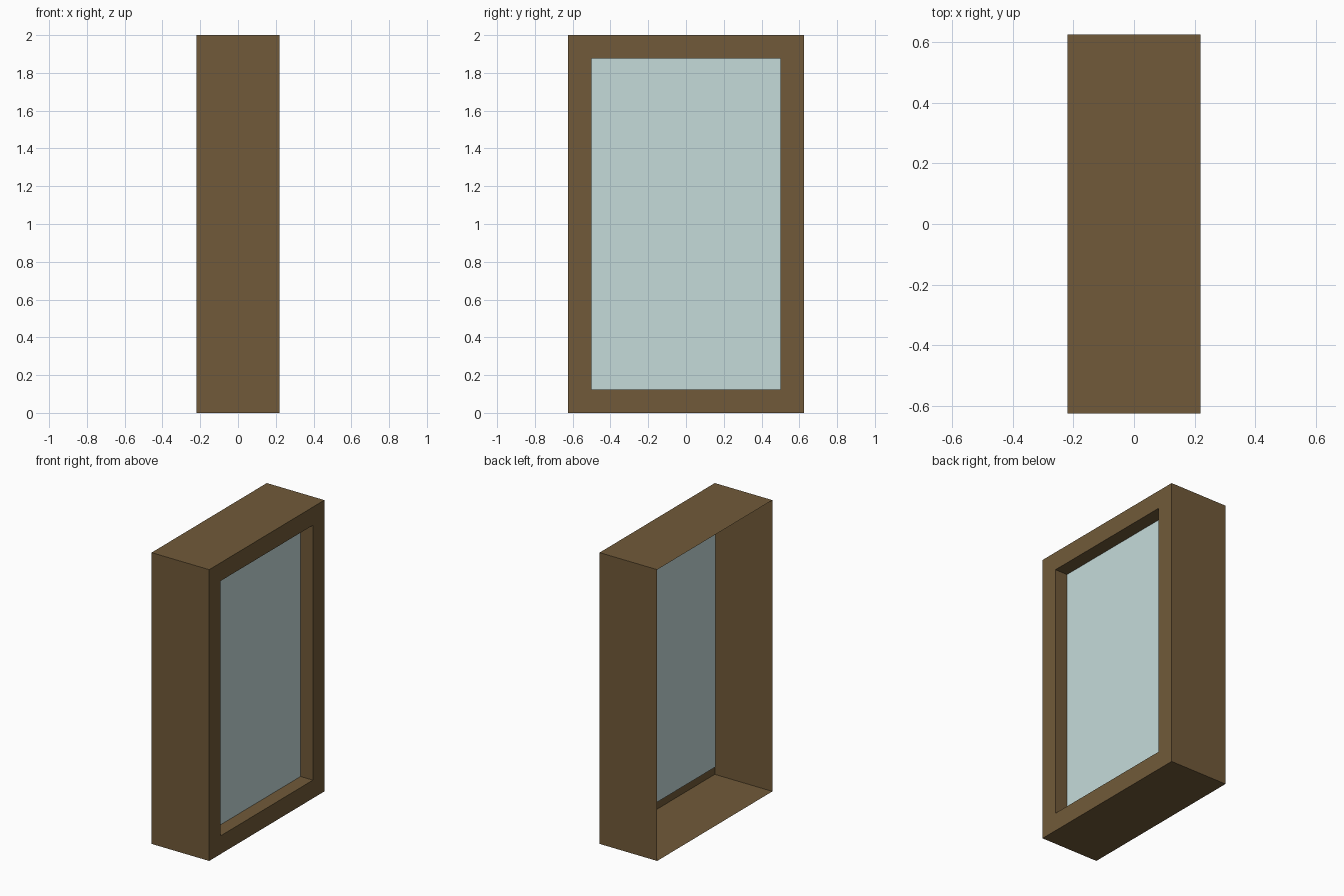
import bpy, bmesh
from mathutils import Matrix, Vector

if "Cube" in bpy.data.objects:
    bpy.data.objects.remove(bpy.data.objects["Cube"])

DEPTH, WIDTH, HEIGHT = 0.4375, 1.25, 2.0
BORDER, RECESS = 0.125, 0.094


def material(name, rgb):
    mat = bpy.data.materials.new(name)
    mat.diffuse_color = (*rgb, 1)
    mat.use_nodes = True
    mat.node_tree.nodes["Principled BSDF"].inputs["Base Color"].default_value = mat.diffuse_color
    return mat


def add_object(name, bm, mat):
    mesh = bpy.data.meshes.new(name)
    bm.to_mesh(mesh)
    bm.free()
    mesh.materials.append(mat)
    obj = bpy.data.objects.new(name, mesh)
    bpy.context.collection.objects.link(obj)
    return obj


wood = material("wood", (0.165, 0.102, 0.041))
glass = material("glass", (0.56, 0.71, 0.70))

# Window frame: thin-walled box, open at the back, with a recessed opening in front
bm = bmesh.new()
bmesh.ops.create_cube(bm, size=1, matrix=Matrix.Translation((0, 0, HEIGHT / 2))
                      @ Matrix.Diagonal((DEPTH, WIDTH, HEIGHT, 1)))
bm.normal_update()
back = [f for f in bm.faces if f.normal.x < -0.9]
front = [f for f in bm.faces if f.normal.x > 0.9]
bmesh.ops.delete(bm, geom=back, context='FACES_ONLY')
bmesh.ops.inset_individual(bm, faces=front, thickness=BORDER, use_even_offset=True)
inner = bmesh.ops.extrude_discrete_faces(bm, faces=front)["faces"]
bmesh.ops.translate(bm, verts=inner[0].verts, vec=Vector((-RECESS, 0, 0)))
bmesh.ops.delete(bm, geom=inner, context='FACES_ONLY')
add_object("window_frame", bm, wood)

# Glass pane closing the recess
bm = bmesh.new()
y = WIDTH / 2 - BORDER
corners = [(-y, BORDER), (y, BORDER), (y, HEIGHT - BORDER), (-y, HEIGHT - BORDER)]
bm.faces.new([bm.verts.new((DEPTH / 2 - RECESS, cy, cz)) for cy, cz in corners])
add_object("glass_pane", bm, glass)
